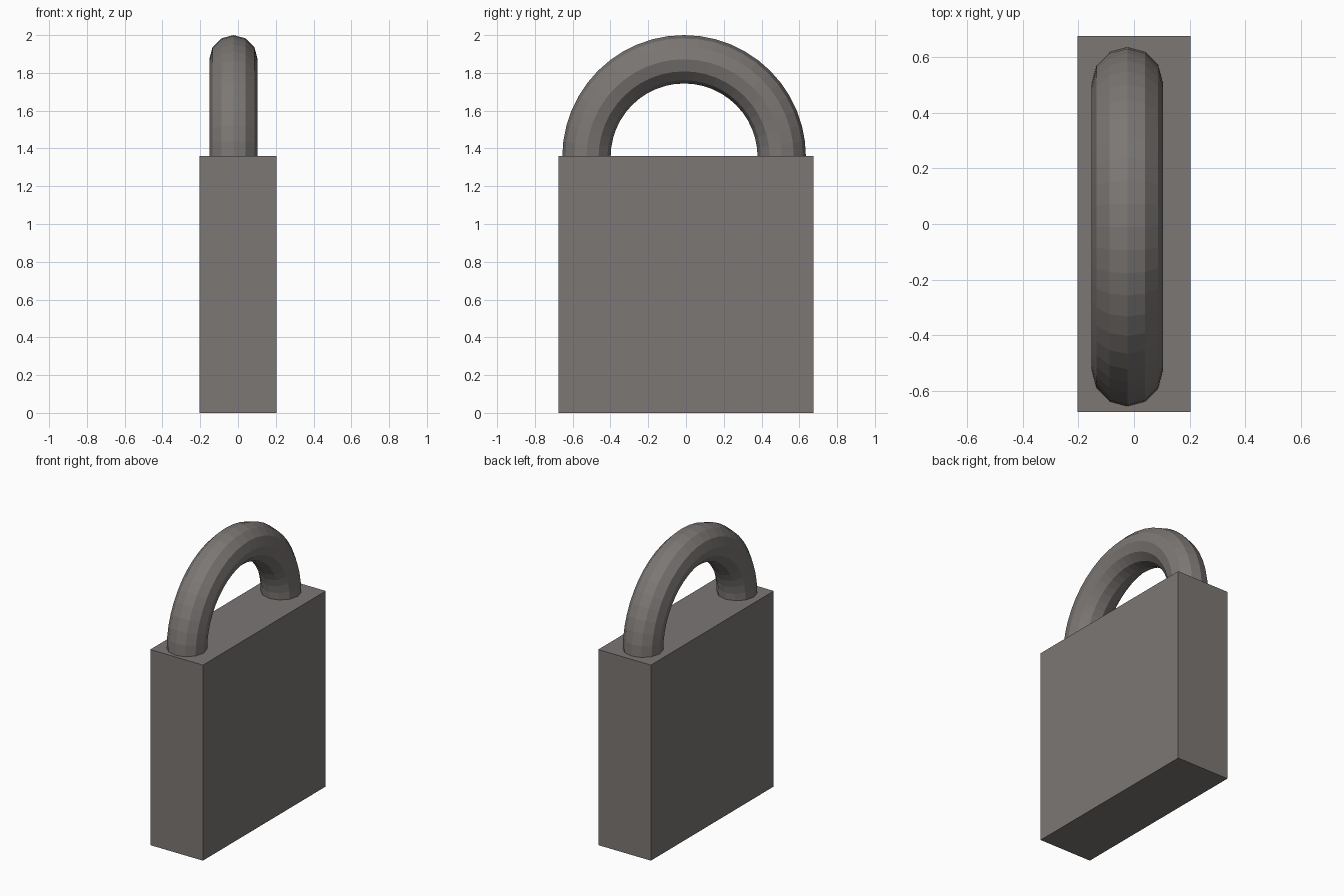
import bpy
from math import radians

if "Cube" in bpy.data.objects:
    bpy.data.objects.remove(bpy.data.objects["Cube"])

# Dark warm grey metal shared by both parts
metal = bpy.data.materials.new("dark_metal")
metal.diffuse_color = (0.2, 0.184, 0.176, 1)
metal.use_nodes = True
metal.node_tree.nodes["Principled BSDF"].inputs["Base Color"].default_value = metal.diffuse_color

# Body: plain rectangular block
bpy.ops.mesh.primitive_cube_add(size=1, location=(0, 0, 0.68))
body = bpy.context.object
body.name = "lock_body"
body.scale = (0.405, 1.35, 1.36)
bpy.ops.object.transform_apply(location=False, rotation=False, scale=True)
body.data.materials.append(metal)

# Shackle: flat-shaded ring standing in the YZ plane, lower half sunk in the body
bpy.ops.mesh.primitive_torus_add(
    major_segments=48, minor_segments=12,
    major_radius=0.517, minor_radius=0.128,
    location=(-0.024, -0.01, 1.355), rotation=(0, radians(90), 0))
shackle = bpy.context.object
shackle.name = "shackle"
shackle.data.materials.append(metal)
